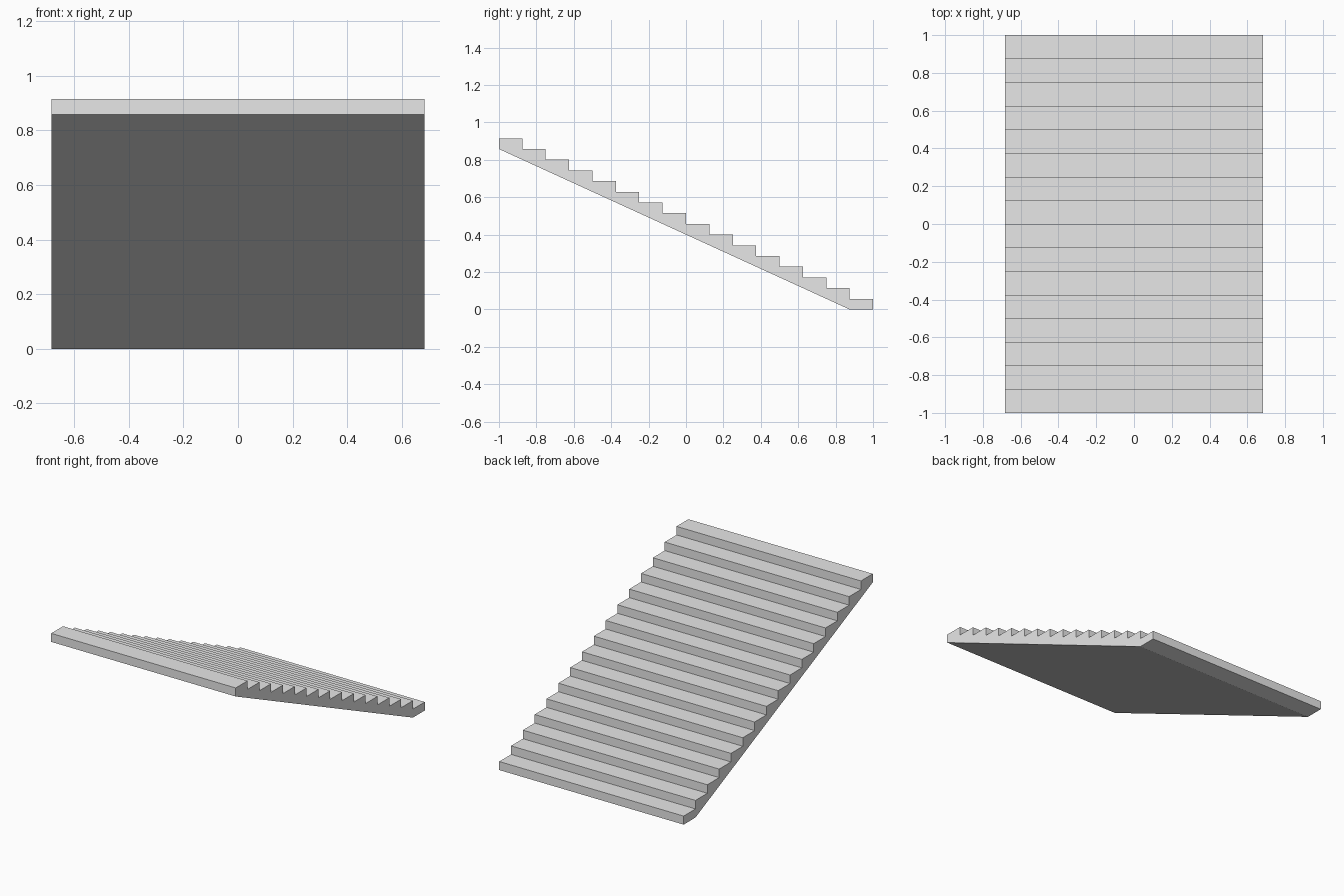
import bpy
import bmesh

cube = bpy.data.objects.get("Cube")
if cube:
    bpy.data.objects.remove(cube, do_unlink=True)

STEPS = 16
HALF_WIDTH = 0.683
TREAD = 2.0 / STEPS
RISE = 0.915 / STEPS

# Single pale grey finish
grey = bpy.data.materials.new("pale_grey")
grey.use_nodes = True
colour = (0.8, 0.8, 0.8, 1.0)
grey.diffuse_color = colour
grey.node_tree.nodes["Principled BSDF"].inputs["Base Color"].default_value = colour

# Side profile: sloping underside, then treads and risers down to the back
profile = [(1 - TREAD, 0), (-1, RISE * (STEPS - 1))]
for i in range(STEPS):
    z = RISE * (STEPS - i)
    profile += [(-1 + i * TREAD, z), (-1 + (i + 1) * TREAD, z)]
profile.append((1, 0))

# Extrude the profile across the width of the flight
bm = bmesh.new()
side = bm.faces.new([bm.verts.new((-HALF_WIDTH, y, z)) for y, z in profile])
result = bmesh.ops.extrude_face_region(bm, geom=[side], use_keep_orig=True)
moved = [v for v in result["geom"] if isinstance(v, bmesh.types.BMVert)]
bmesh.ops.translate(bm, verts=moved, vec=(2 * HALF_WIDTH, 0, 0))
bmesh.ops.recalc_face_normals(bm, faces=bm.faces)

mesh = bpy.data.meshes.new("stair_flight")
bm.to_mesh(mesh)
bm.free()
mesh.materials.append(grey)
stairs = bpy.data.objects.new("stair_flight", mesh)
bpy.context.scene.collection.objects.link(stairs)
